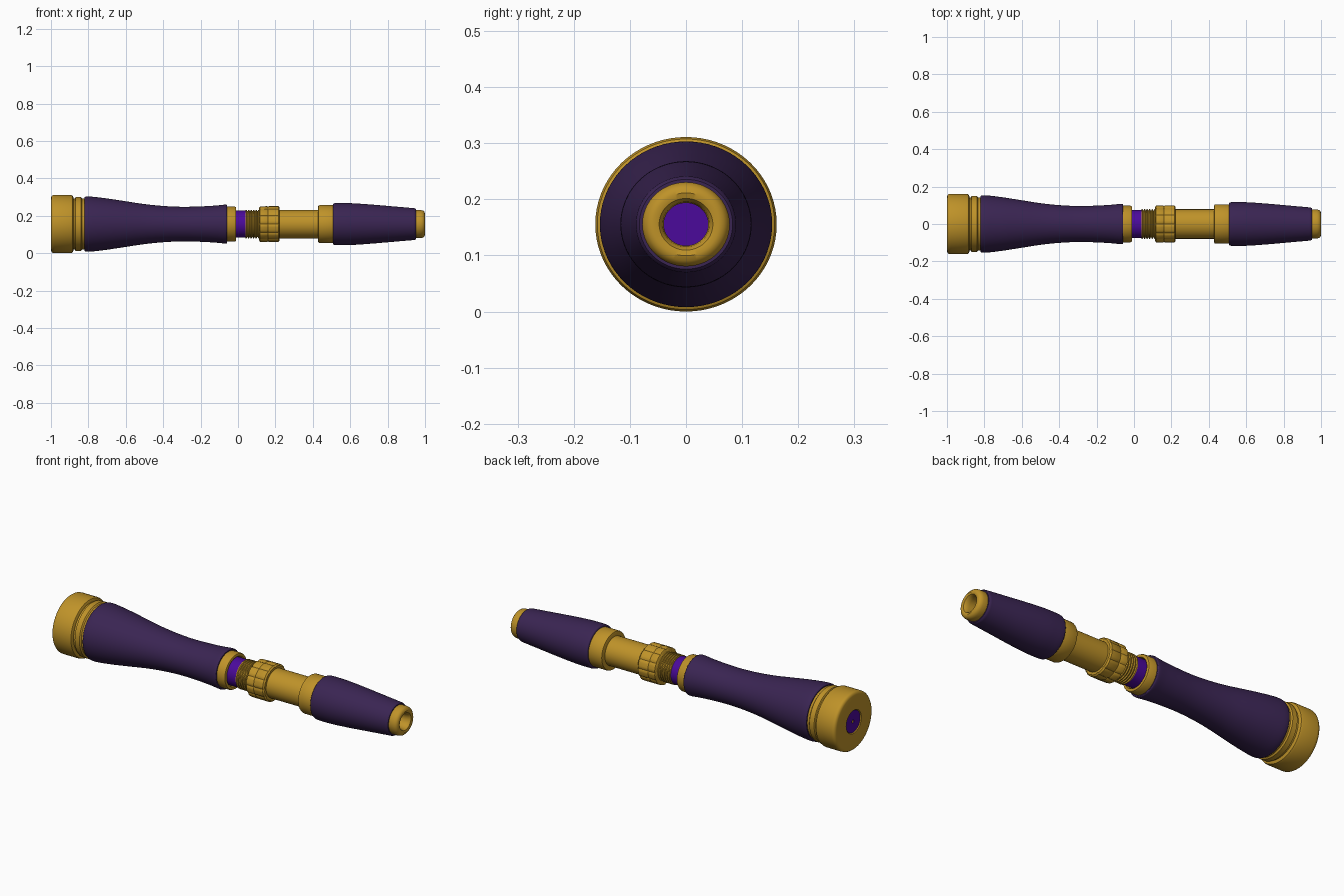
import bpy, bmesh, math

CZ = 0.1555           # height of the long axis
SY = 1.04             # the cross-section is slightly wider than tall
SEG = 72


def material(name, rgb):
    m = bpy.data.materials.new(name)
    m.diffuse_color = (*rgb, 1)
    return m


gold = material("gold", (0.52, 0.29, 0.022))
dark = material("dark purple", (0.042, 0.018, 0.085))
bright = material("bright purple", (0.07, 0.003, 0.33))


def lathe(name, profile, mat, wobble=None):
    """Revolve (x, radius) points around the long axis; radius 0 closes an end."""
    bm = bmesh.new()
    rings = []
    for x, r in profile:
        if r == 0:
            rings.append([bm.verts.new((x, 0, CZ))] * SEG)
            continue
        ring = []
        for i in range(SEG):
            a = 2 * math.pi * i / SEG
            rr = r + (wobble(i) if wobble else 0)
            ring.append(bm.verts.new((x, rr * SY * math.cos(a), CZ + rr * math.sin(a))))
        rings.append(ring)
    for p, q in zip(rings, rings[1:]):
        for i in range(SEG):
            j = (i + 1) % SEG
            corners = list(dict.fromkeys((p[i], q[i], q[j], p[j])))
            if len(corners) > 2:
                bm.faces.new(corners)
    bmesh.ops.recalc_face_normals(bm, faces=bm.faces)
    me = bpy.data.meshes.new(name)
    bm.to_mesh(me)
    bm.free()
    me.materials.append(mat)
    for f in me.polygons:
        f.use_smooth = True
    me.set_sharp_from_angle(angle=math.radians(35))
    ob = bpy.data.objects.new(name, me)
    bpy.context.collection.objects.link(ob)
    return ob


def curve(points, steps=6):
    """Catmull-Rom smoothing of a profile."""
    p = [points[0]] + points + [points[-1]]
    out = []
    for k in range(1, len(p) - 2):
        for s in range(steps):
            t = s / steps
            out.append(tuple(0.5 * (2 * b + (c - a) * t + (2 * a - 5 * b + 4 * c - d) * t * t
                                    + (3 * b - a - 3 * c + d) * t ** 3)
                             for a, b, c, d in zip(p[k - 1], p[k], p[k + 1], p[k + 2])))
    return out + [points[-1]]


def ring_band(x0, x1, r, b=0.008):
    """Closed band with rounded rims."""
    return [(x0, 0), (x0, r - b), (x0 + b * 0.3, r - b * 0.3), (x0 + b, r),
            (x1 - b, r), (x1 - b * 0.3, r - b * 0.3), (x1, r - b), (x1, 0)]


# Pommel cap with a shallow recess holding the end disc
lathe("pommel_cap", [(-0.992, 0), (-0.992, 0.058), (-1.0, 0.062), (-1.0, 0.140),
                     (-0.997, 0.149), (-0.990, 0.1545), (-0.980, 0.1555), (-0.895, 0.1555),
                     (-0.885, 0.152), (-0.880, 0.143), (-0.880, 0)], gold)
lathe("end_disc", [(-0.996, 0.009), (-0.996, 0.058), (-0.988, 0.058), (-0.988, 0.009),
                   (-0.996, 0.009)], bright)
lathe("pommel_neck", [(-0.885, 0), (-0.885, 0.137), (-0.872, 0.137), (-0.868, 0.144),
                      (-0.840, 0.144), (-0.834, 0.137), (-0.815, 0.137), (-0.815, 0)], gold)

# Flared main grip
grip = curve([(-0.822, 0.142), (-0.812, 0.147), (-0.78, 0.1465), (-0.70, 0.137), (-0.60, 0.122),
              (-0.50, 0.107), (-0.40, 0.097), (-0.30, 0.0925), (-0.20, 0.0945),
              (-0.12, 0.099), (-0.068, 0.104), (-0.058, 0.100)])
lathe("main_grip", [(-0.822, 0)] + grip + [(-0.058, 0)], dark)

# Front rim of the grip: an open ring around the core
lathe("grip_rim", [(-0.065, 0.074), (-0.065, 0.094), (-0.018, 0.094), (-0.012, 0.091),
                   (-0.010, 0.086), (-0.010, 0.078), (-0.018, 0.074), (-0.065, 0.074)], gold)
lathe("core", [(-0.07, 0), (-0.07, 0.072), (0.045, 0.072), (0.045, 0)], bright)

# Threaded section
thread = [(0.036, 0), (0.036, 0.070)]
for n in range(6):
    x = 0.038 + n * 0.0135
    thread += [(x, 0.070), (x + 0.003, 0.076), (x + 0.008, 0.076), (x + 0.011, 0.070)]
lathe("thread", thread + [(0.125, 0.070), (0.125, 0)], gold)

# Lightly ribbed collar
lathe("ribbed_collar", [(0.112, 0), (0.112, 0.086), (0.118, 0.095), (0.155, 0.096),
                        (0.160, 0.093), (0.166, 0.096), (0.216, 0.096),
                        (0.223, 0.089), (0.223, 0)], gold,
      wobble=lambda i: -0.004 if i % 6 == 0 else 0)

# Slim tube and upper collar
lathe("slim_tube", [(0.20, 0), (0.20, 0.076), (0.45, 0.076), (0.45, 0)], gold)
lathe("upper_collar", ring_band(0.428, 0.525, 0.101), gold)

# Tapered mouthpiece, bored from the tip
taper = curve([(0.508, 0.105), (0.516, 0.1115), (0.56, 0.1125), (0.62, 0.111), (0.72, 0.104),
               (0.82, 0.0955), (0.92, 0.087), (0.942, 0.085), (0.952, 0.080)])
lathe("tapered_grip", [(0.508, 0)] + taper + [(0.952, 0.045)], dark)
lathe("tip", [(0.85, 0.039), (0.945, 0.075), (0.978, 0.075), (0.990, 0.072), (0.997, 0.065),
              (1.0, 0.056), (0.997, 0.046), (0.988, 0.040), (0.970, 0.038), (0.85, 0.038),
              (0.85, 0.039)], gold)
lathe("bore_bottom", [(0.86, 0), (0.86, 0.0385), (0.85, 0.0385), (0.85, 0)], bright)
